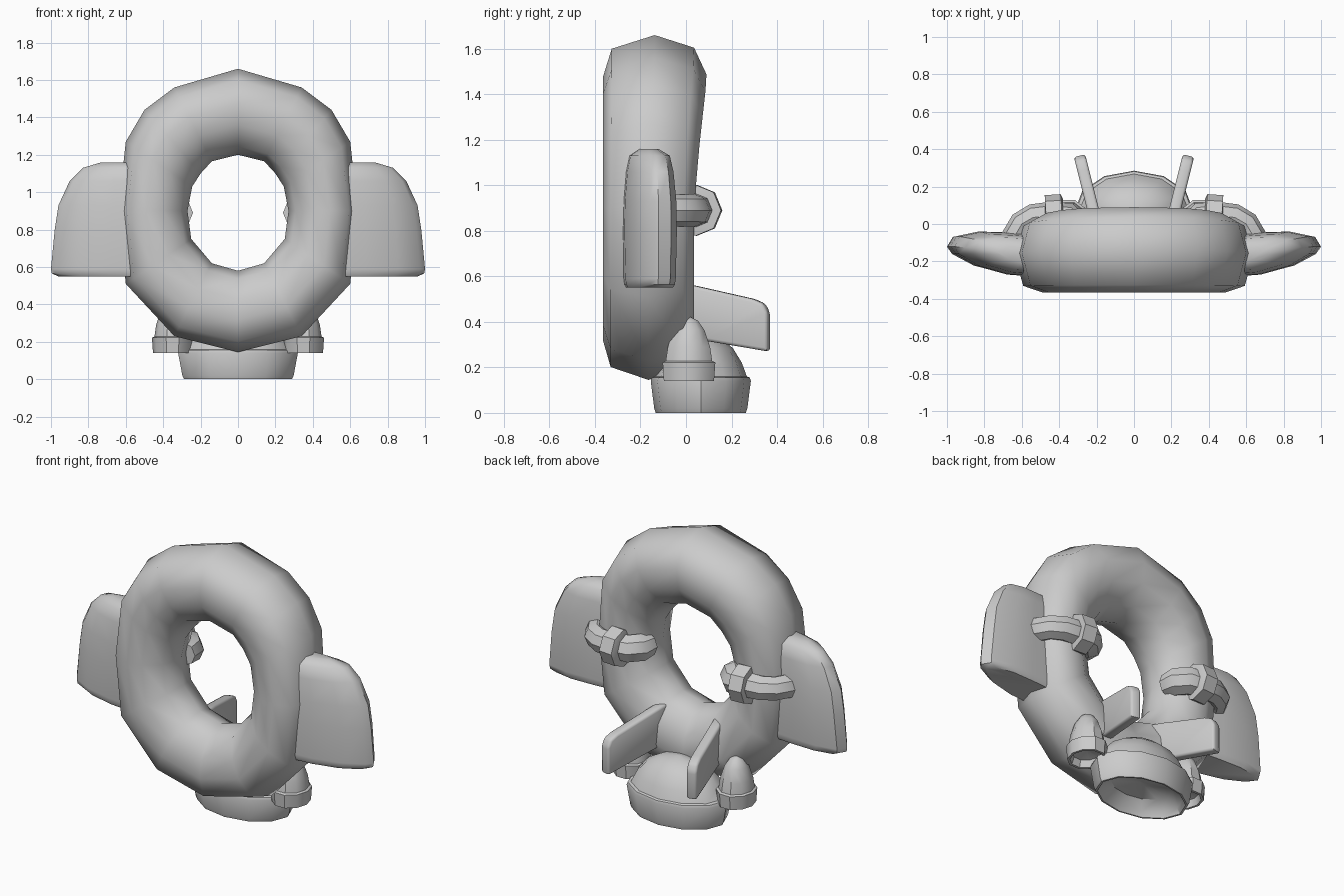
import bpy, bmesh, math
from mathutils import Vector

cube = bpy.data.objects.get("Cube")
if cube:
    bpy.data.objects.remove(cube, do_unlink=True)

GREY = (0.6, 0.6, 0.6, 1.0)
mat = bpy.data.materials.new("plain_grey")
mat.use_nodes = True
mat.diffuse_color = GREY
mat.node_tree.nodes["Principled BSDF"].inputs["Base Color"].default_value = GREY


def finish(name, bm, mirror=False, angle=35):
    bmesh.ops.recalc_face_normals(bm, faces=bm.faces[:])
    mesh = bpy.data.meshes.new(name)
    bm.to_mesh(mesh)
    bm.free()
    mesh.materials.append(mat)
    ob = bpy.data.objects.new(name, mesh)
    bpy.context.collection.objects.link(ob)
    bpy.ops.object.select_all(action='DESELECT')
    ob.select_set(True)
    bpy.context.view_layer.objects.active = ob
    bpy.ops.object.shade_smooth_by_angle(angle=math.radians(angle))
    if mirror:
        mod = ob.modifiers.new("other_side", 'MIRROR')
        mod.use_mirror_merge = False
    return ob


def loft(name, rings, loop=False, mirror=False, angle=35):
    """Skin a list of equal-length point rings; cap the ends unless looped."""
    bm = bmesh.new()
    rows = [[bm.verts.new(p) for p in ring] for ring in rings]
    pairs = list(zip(rows, rows[1:]))
    if loop:
        pairs.append((rows[-1], rows[0]))
    else:
        bm.faces.new(rows[0])
        bm.faces.new(rows[-1])
    for a, b in pairs:
        for i in range(len(a)):
            j = (i + 1) % len(a)
            bm.faces.new((a[i], a[j], b[j], b[i]))
    return finish(name, bm, mirror, angle)


def turned(name, profile, centre, rx, ry, sides, mirror=False):
    """Elliptical turned part; profile is (radius fraction, height)."""
    rings = []
    for r, z in profile:
        rings.append([(centre[0] + rx * r * math.cos(t), centre[1] + ry * r * math.sin(t), z)
                      for t in (2 * math.pi * i / sides for i in range(sides))])
    return loft(name, rings, mirror=mirror)


# Main ring: outer and inner outline in pairs, top to bottom, for one half
outer = [(0, 1.66), (.34, 1.56), (.5, 1.44), (.6, 1.27), (.64, .9), (.6, .51), (.34, .23), (0, .145)]
inner = [(0, 1.2), (.14, 1.165), (.2, 1.1), (.245, 1.03), (.27, .9), (.25, .75), (.14, .62), (0, .58)]
outer += [(-x, z) for x, z in outer[-2:0:-1]]
inner += [(-x, z) for x, z in inner[-2:0:-1]]
section = [(1, 0), (.76, .76), (.25, 1), (-.3, .93), (-.8, .6), (-1, 0),
           (-.8, -.6), (-.3, -.95), (.2, -1), (.74, -.83)]
rings = []
for (ox, oz), (ix, iz) in zip(outer, inner):
    mid = Vector(((ox + ix) / 2, 0, (oz + iz) / 2))
    half = Vector(((ox - ix) / 2, 0, (oz - iz) / 2))
    back = 0.035 + 0.055 * min(1, max(0, (mid.z - 0.95) / 0.45))
    cy, hy = (back - 0.365) / 2, (back + 0.365) / 2
    rings.append([mid + half * t + Vector((0, cy + hy * u, 0)) for t, u in section])
loft("main_ring", rings, loop=True, angle=60)

# Side wings: curved lens section stacked upwards
lens = [(0, -.28), (.3, -.27), (.68, -.225), (.94, -.16), (1, -.12), (.93, -.065),
        (.65, -.04), (.3, -.045), (0, -.055)]
levels = [(.55, .96, .86), (.565, .995, .93), (.59, 1, .96), (.8, .98, 1), (.93, .96, .98),
          (1.06, .9, .88), (1.13, .83, .75), (1.16, .73, .35)]
rings = [[(.55 + (tip - .55) * u, -.165 + (y + .165) * thick, z) for u, y in lens]
         for z, tip, thick in levels]
loft("side_wings", rings, mirror=True, angle=45)


# Curved pipes behind the ring, with a collar on each
def tube(name, path, sides=8):
    rings = []
    for i, (x, y, r) in enumerate(path):
        a, b = path[max(i - 1, 0)], path[min(i + 1, len(path) - 1)]
        n = Vector((a[1] - b[1], b[0] - a[0], 0)).normalized()
        rings.append([Vector((x, y, .89)) + n * r * math.cos(t) + Vector((0, 0, r * math.sin(t)))
                      for t in (2 * math.pi * k / sides for k in range(sides))])
    return loft(name, rings, mirror=True, angle=40)


tube("rear_pipes", [(.64, -.14, .07), (.635, -.06, .07), (.6, .0, .07), (.54, .035, .072),
                    (.44, .045, .075), (.36, .035, .082), (.32, -.01, .082), (.31, -.08, .07)])
tube("pipe_collars", [(.475, .042, .08), (.47, .042, .112), (.385, .048, .112), (.38, .048, .085)])

# Large central thruster with a hollow underside
turned("main_thruster",
       [(.02, .1), (.6, .08), (.8, .03), (.86, .0), (.9, .0), (.93, .02), (1, .14), (.98, .155),
        (.92, .16), (.82, .22), (.64, .285), (.38, .33), (.04, .35)],
       (0, .065), .32, .22, 12)

# Small side thrusters
turned("side_thrusters",
       [(.02, .2), (.7, .18), (.82, .14), (.95, .14), (1, .222), (.88, .228), (.8, .29),
        (.58, .365), (.34, .405), (.05, .422)],
       (.35, .013), .11, .122, 10, mirror=True)

# Splayed tail fins: side outline given thickness, then rounded
outline = [(-.06, .58), (.035, .56), (.3, .5), (.345, .48), (.365, .44), (.365, .27), (.1, .315), (-.06, .34)]
along = Vector((.25, 1, 0))
side = Vector((1, -.25, 0)).normalized() * .031
bm = bmesh.new()
faces = []
for s in (-1, 1):
    faces.append([bm.verts.new(Vector((.2, 0, z)) + along * y + side * s) for y, z in outline])
for f in faces:
    bm.faces.new(f)
for i in range(len(outline)):
    j = (i + 1) % len(outline)
    bm.faces.new((faces[0][i], faces[0][j], faces[1][j], faces[1][i]))
bmesh.ops.recalc_face_normals(bm, faces=bm.faces[:])
bmesh.ops.bevel(bm, geom=bm.edges[:], offset=.014, segments=2, affect='EDGES', profile=.5)
finish("tail_fins", bm, mirror=True, angle=45)
